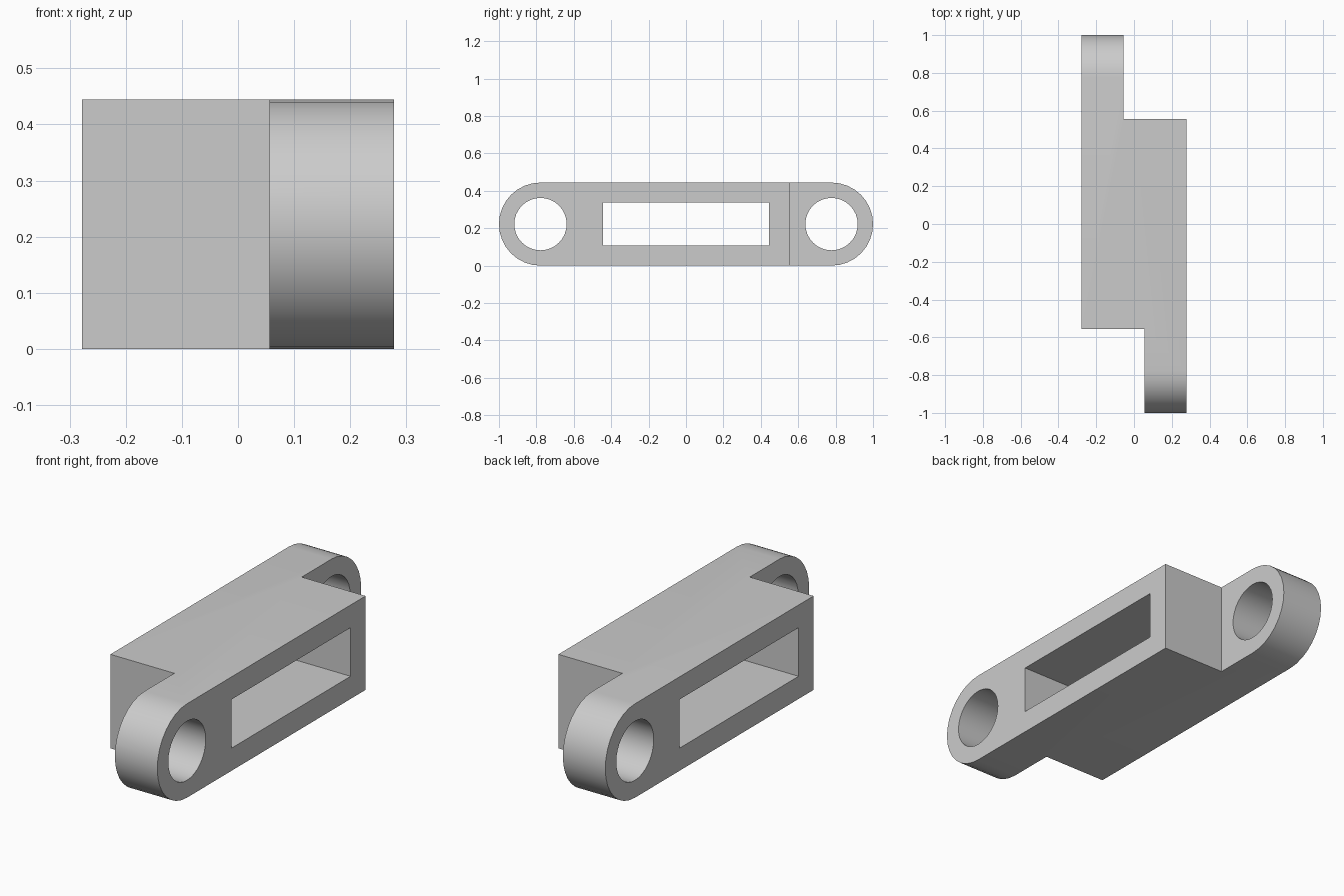
import bpy
import bmesh
from math import pi, sin, cos, radians

cube = bpy.data.objects.get("Cube")
if cube:
    bpy.data.objects.remove(cube, do_unlink=True)

HALF_WIDTH = 0.278      # half of the overall width in x
RADIUS = 0.222          # rounded ends, also half the height
PIN_Y = 0.778           # pin hole centres
BODY_Y = 0.556          # half length of the full-width body
LUG = 0.222             # lug thickness
ARC_STEPS = 16

grey = bpy.data.materials.new("light_grey")
grey.use_nodes = True
grey.diffuse_color = (0.6, 0.6, 0.6, 1)
grey.node_tree.nodes["Principled BSDF"].inputs["Base Color"].default_value = (0.6, 0.6, 0.6, 1)


def prism(name, outline, x0, x1):
    """Extrude a (y, z) outline along x."""
    bm = bmesh.new()
    face = bm.faces.new([bm.verts.new((x0, y, z)) for y, z in outline])
    ext = bmesh.ops.extrude_face_region(bm, geom=[face])
    moved = [v for v in ext["geom"] if isinstance(v, bmesh.types.BMVert)]
    bmesh.ops.translate(bm, verts=moved, vec=(x1 - x0, 0, 0))
    bmesh.ops.recalc_face_normals(bm, faces=bm.faces)
    mesh = bpy.data.meshes.new(name)
    bm.to_mesh(mesh)
    bm.free()
    mesh.materials.append(grey)
    obj = bpy.data.objects.new(name, mesh)
    bpy.context.collection.objects.link(obj)
    return obj


def arc(y, radius, start, sweep, steps):
    return [(y + radius * cos(start + sweep * i / steps),
             RADIUS + radius * sin(start + sweep * i / steps)) for i in range(steps + 1)]


def rectangle(y0, y1, z0, z1):
    return [(y0, z0), (y1, z0), (y1, z1), (y0, z1)]


# Link body with rounded ends
link = prism("link_body",
             arc(PIN_Y, RADIUS, -pi / 2, pi, ARC_STEPS) + arc(-PIN_Y, RADIUS, pi / 2, pi, ARC_STEPS),
             -HALF_WIDTH, HALF_WIDTH)

# Cutters: long slot, then a pin hole and a side notch at each end
cutters = [prism("slot_cutter", rectangle(-0.444, 0.444, RADIUS - 0.115, RADIUS + 0.115), -1, 1)]
for side in (-1, 1):
    hole = arc(side * PIN_Y, 0.14, 0, 2 * pi, 2 * ARC_STEPS)[:-1]
    cutters.append(prism("pin_hole_cutter", hole, -1, 1))
    ends = sorted((side * BODY_Y, side * 1.5))
    cutters.append(prism("notch_cutter", rectangle(*ends, -1, 1),
                         side * (LUG - HALF_WIDTH), side))

bpy.ops.object.select_all(action="DESELECT")
bpy.context.view_layer.objects.active = link
link.select_set(True)
for cutter in cutters:
    cutter.hide_render = True
    mod = link.modifiers.new("cut", "BOOLEAN")
    mod.operation = "DIFFERENCE"
    mod.solver = "EXACT"
    mod.object = cutter
    bpy.ops.object.modifier_apply(modifier=mod.name)
    bpy.data.objects.remove(cutter, do_unlink=True)

bpy.ops.object.shade_smooth_by_angle(angle=radians(30))
